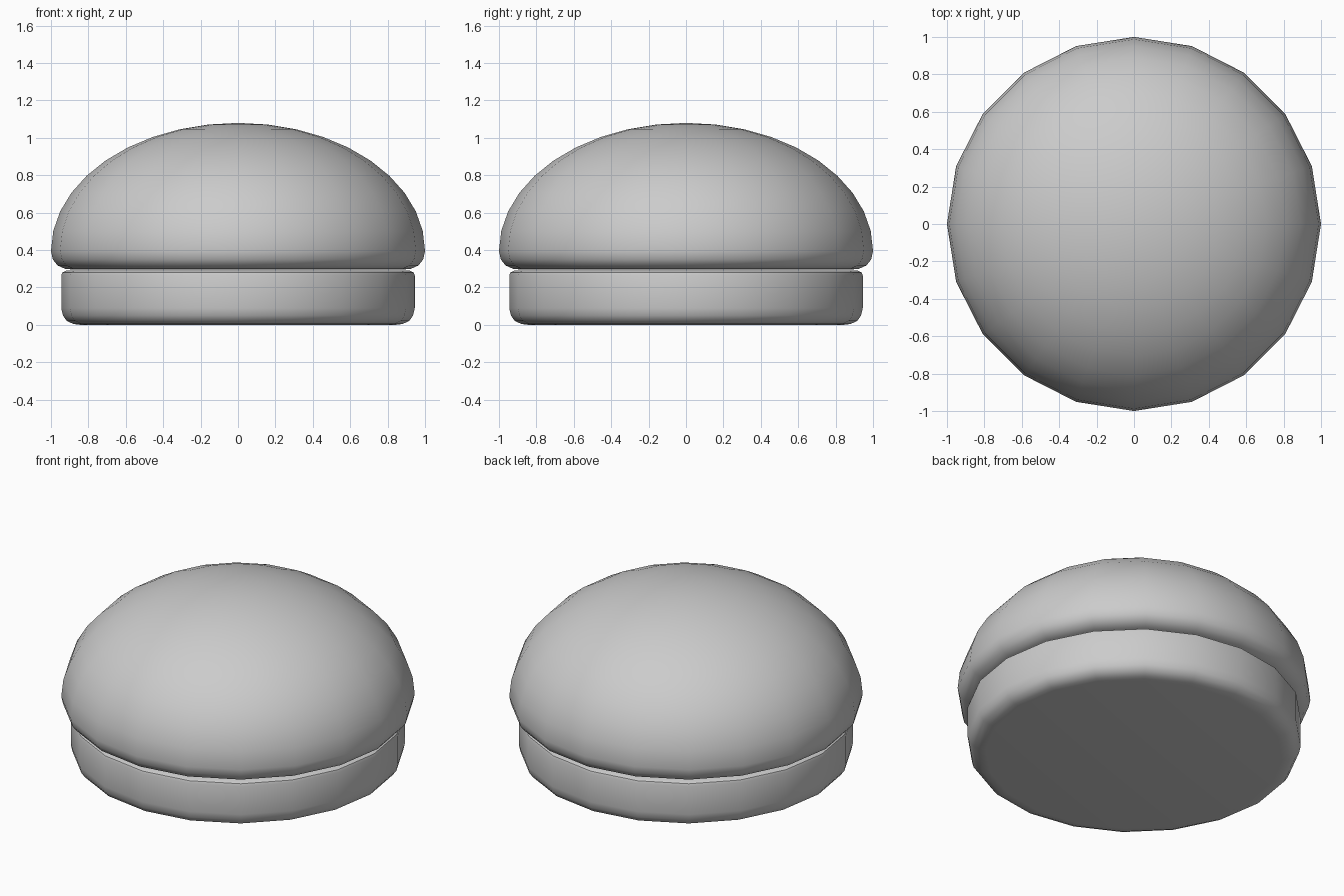
import bpy, bmesh, math

if "Cube" in bpy.data.objects:
    bpy.data.objects.remove(bpy.data.objects["Cube"])

SIDES = 20


def lathe(name, profile):
    """Spin an (r, z) profile, listed bottom to top, around z; both ends close on the axis."""
    bm = bmesh.new()
    rings = []
    for r, z in profile:
        if r < 1e-6:
            rings.append([bm.verts.new((0, 0, z))])
        else:
            rings.append([bm.verts.new((r * math.cos(2 * math.pi * i / SIDES),
                                        r * math.sin(2 * math.pi * i / SIDES), z))
                          for i in range(SIDES)])
    for a, b in zip(rings, rings[1:]):
        for i in range(SIDES):
            j = (i + 1) % SIDES
            if len(a) == 1:
                bm.faces.new((a[0], b[j], b[i]))
            elif len(b) == 1:
                bm.faces.new((a[i], a[j], b[0]))
            else:
                bm.faces.new((a[i], a[j], b[j], b[i]))
    bmesh.ops.recalc_face_normals(bm, faces=bm.faces)
    mesh = bpy.data.meshes.new(name)
    bm.to_mesh(mesh)
    bm.free()
    obj = bpy.data.objects.new(name, mesh)
    bpy.context.collection.objects.link(obj)
    bpy.ops.object.select_all(action='DESELECT')
    obj.select_set(True)
    bpy.context.view_layer.objects.active = obj
    bpy.ops.object.shade_smooth_by_angle(angle=math.radians(35))
    return obj


# Lower bun: flat disc with a soft bottom edge and a tight top edge
lathe("bottom_bun", [(0, 0), (0.84, 0), (0.88, 0.005), (0.915, 0.021), (0.936, 0.05),
                     (0.945, 0.09), (0.945, 0.265), (0.94, 0.28), (0.92, 0.29), (0, 0.29)])

# Upper bun: rolled lower rim, then a flattened dome
rim = [(0, 0.295), (0.87, 0.295), (0.925, 0.3), (0.965, 0.318), (0.99, 0.35)]
dome = [(math.cos(math.radians(a)), 0.395 + 0.685 * math.sin(math.radians(a)))
        for a in range(0, 90, 9)]
lathe("top_bun", rim + dome + [(0, 1.08)])
